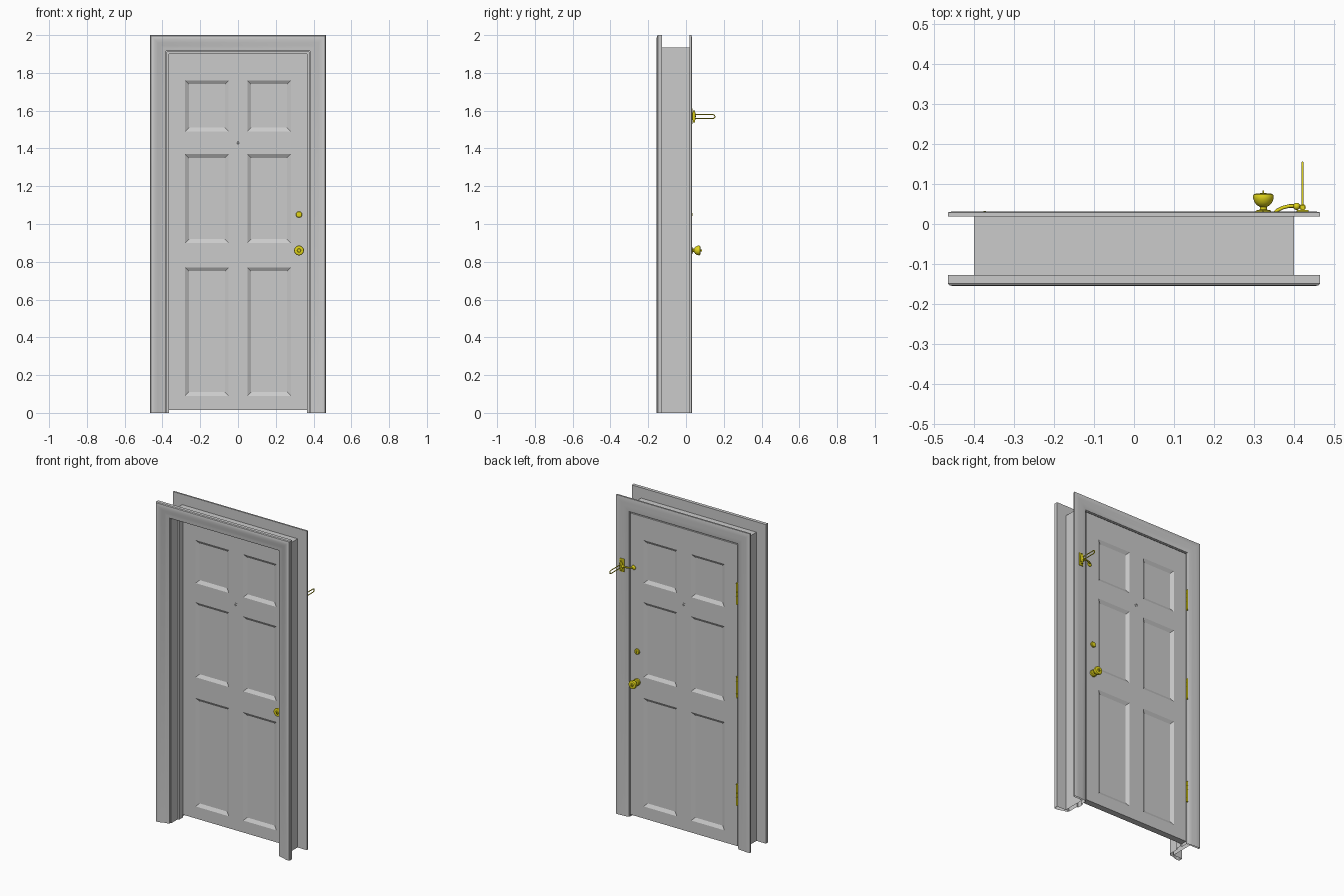
import bpy, bmesh, math
from mathutils import Vector, Matrix

if "Cube" in bpy.data.objects:
    bpy.data.objects.remove(bpy.data.objects["Cube"])

brass = bpy.data.materials.new("brass")
brass.diffuse_color = (0.75, 0.66, 0.01, 1)
brass.use_nodes = True
brass.node_tree.nodes["Principled BSDF"].inputs["Base Color"].default_value = brass.diffuse_color


def finish(name, bm, mat=None, smooth=True):
    bmesh.ops.recalc_face_normals(bm, faces=bm.faces[:])
    me = bpy.data.meshes.new(name)
    bm.to_mesh(me)
    bm.free()
    ob = bpy.data.objects.new(name, me)
    bpy.context.collection.objects.link(ob)
    if mat:
        me.materials.append(mat)
    if smooth:
        bpy.ops.object.select_all(action='DESELECT')
        ob.select_set(True)
        bpy.context.view_layer.objects.active = ob
        bpy.ops.object.shade_smooth_by_angle(angle=math.radians(35))
    return ob


def add_box(bm, c, s):
    bmesh.ops.create_cube(bm, size=1, matrix=Matrix.Translation(c) @ Matrix.Diagonal((*s, 1)))


def box(name, c, s, mat=None, bevel=0):
    bm = bmesh.new()
    add_box(bm, c, s)
    if bevel:
        bmesh.ops.bevel(bm, geom=bm.edges[:], offset=bevel, segments=2, affect='EDGES', profile=0.5)
    return finish(name, bm, mat)


def lathe_y(name, x, z, prof, side=1, mat=brass, n=24):
    """Turn (radius, y) points about an axis along y; side=-1 mirrors to the front."""
    bm = bmesh.new()
    rings = [[bm.verts.new((x + r * math.cos(2 * math.pi * k / n), side * y,
                            z + r * math.sin(2 * math.pi * k / n))) for k in range(n)]
             for r, y in prof]
    for a, b in zip(rings, rings[1:]):
        for k in range(n):
            bm.faces.new((a[k], a[(k + 1) % n], b[(k + 1) % n], b[k]))
    bm.faces.new(rings[0])
    bm.faces.new(rings[-1])
    return finish(name, bm, mat)


def add_cyl_z(bm, c, r, h, n=16):
    bmesh.ops.create_cone(bm, cap_ends=True, segments=n, radius1=r, radius2=r, depth=h,
                          matrix=Matrix.Translation(c))


def rod(name, pts, r):
    cu = bpy.data.curves.new(name, 'CURVE')
    cu.dimensions = '3D'
    cu.bevel_depth = r
    cu.bevel_resolution = 3
    cu.use_fill_caps = True
    sp = cu.splines.new('POLY')
    sp.points.add(len(pts) - 1)
    for p, q in zip(sp.points, pts):
        p.co = (*q, 1)
    ob = bpy.data.objects.new(name, cu)
    bpy.context.collection.objects.link(ob)
    cu.materials.append(brass)


# Frame: one profile (outward offset, y) of casings, jamb and stop, swept around the opening
profile = [(0.090, -0.127), (0.090, -0.148), (0.086, -0.153), (0.078, -0.155), (0.066, -0.154),
           (0.050, -0.149), (0.034, -0.143), (0.020, -0.140), (0.010, -0.139), (0.005, -0.136),
           (0.005, -0.127), (0.000, -0.127), (0.000, -0.060), (-0.010, -0.060), (-0.010, -0.022),
           (0.000, -0.022), (0.000, 0.019), (0.005, 0.019), (0.005, 0.023), (0.010, 0.026),
           (0.035, 0.028), (0.060, 0.030), (0.080, 0.031), (0.090, 0.029), (0.090, 0.019),
           (0.025, 0.019), (0.025, -0.127)]
bm = bmesh.new()
strips = []
for u, y in profile:
    x, z = 0.375 + u, 1.91 + u
    strips.append([bm.verts.new(p) for p in ((-x, y, 0), (-x, y, z), (x, y, z), (x, y, 0))])
for a, b in zip(strips, strips[1:] + strips[:1]):
    for k in range(3):
        bm.faces.new((a[k], a[k + 1], b[k + 1], b[k]))
finish("door_frame", bm)

# Door leaf: grid slab with six sunken panels on each face
xs = [-0.37, -0.28, -0.05, 0.05, 0.28, 0.37]
zs = [0.015, 0.09, 0.77, 0.90, 1.37, 1.49, 1.76, 1.905]
bm = bmesh.new()
grid = [[bm.verts.new((x, -0.02, z)) for z in zs] for x in xs]
for i in range(5):
    for j in range(7):
        bm.faces.new((grid[i][j], grid[i + 1][j], grid[i + 1][j + 1], grid[i][j + 1]))
ext = bmesh.ops.extrude_face_region(bm, geom=bm.faces[:], use_keep_orig=True)["geom"]
bmesh.ops.translate(bm, verts=[g for g in ext if isinstance(g, bmesh.types.BMVert)], vec=(0, 0.04, 0))
bmesh.ops.recalc_face_normals(bm, faces=bm.faces[:])
centres = [Vector(((xs[i] + xs[i + 1]) / 2, y, (zs[j] + zs[j + 1]) / 2))
           for i in (1, 3) for j in (1, 3, 5) for y in (-0.02, 0.02)]
panels = [f for f in bm.faces if any((f.calc_center_median() - c).length < 1e-4 for c in centres)]
bmesh.ops.inset_individual(bm, faces=panels, thickness=0.028, depth=-0.012)
finish("door_leaf", bm, smooth=False)

# Knobs, locks and peephole on both faces
knob = [(0.021, 0.019), (0.021, 0.030), (0.018, 0.034), (0.009, 0.036), (0.009, 0.043),
        (0.016, 0.047), (0.022, 0.054), (0.025, 0.062), (0.026, 0.069), (0.024, 0.074),
        (0.019, 0.076), (0.010, 0.075), (0.008, 0.077)]
for side, label in ((-1, "front"), (1, "back")):
    lathe_y("knob_" + label, 0.323, 0.86, knob, side)
    box("knob_key_" + label, (0.323, side * 0.079, 0.86), (0.004, 0.009, 0.012), brass)
    lathe_y("deadbolt_" + label, 0.323, 1.05,
            [(0.017, 0.019), (0.017, 0.026), (0.014, 0.030), (0.007, 0.031)], side)
    box("deadbolt_turn_" + label, (0.323, side * 0.032, 1.05), (0.004, 0.006, 0.014), brass)
    lathe_y("peephole_" + label, 0, 1.43,
            [(0.009, 0.019), (0.009, 0.022), (0.006, 0.024), (0.004, 0.022)], side, None)

# Hinges: knuckle barrel and two thin leaves
for k, z in enumerate((0.34, 1.015, 1.60)):
    bm = bmesh.new()
    for j in range(5):
        add_cyl_z(bm, (-0.3725, 0.027, z + (j - 2) * 0.026), 0.006, 0.025)
    add_cyl_z(bm, (-0.3725, 0.027, z), 0.004, 0.136)
    for dx in (-0.0018, 0.0018):
        add_box(bm, (-0.3725 + dx, 0.005, z), (0.0012, 0.034, 0.13))
    finish("hinge_%d" % (k + 1), bm, brass)

# Swing bar guard: casing plate with pivot, loop bar, and door catch arm
box("guard_plate", (0.421, 0.032, 1.57), (0.030, 0.006, 0.082), brass, 0.002)
bm = bmesh.new()
for z, r, h in ((1.57, 0.008, 0.040), (1.595, 0.006, 0.014), (1.545, 0.006, 0.014)):
    add_cyl_z(bm, (0.421, 0.042, z), r, h)
finish("guard_pivot", bm, brass)
arc = [(0.421, 0.143 + 0.010 * math.cos(a), 1.569 + 0.010 * math.sin(a))
       for a in [math.pi * (k / 8 - 0.5) for k in range(9)]]
rod("guard_bar", [(0.421, 0.042, 1.559)] + arc + [(0.421, 0.042, 1.579)], 0.0028)
lathe_y("catch_base", 0.348, 1.57, [(0.014, 0.019), (0.014, 0.023), (0.010, 0.027), (0.006, 0.029)])
rod("catch_arm", [(0.348, 0.024, 1.57), (0.358, 0.034, 1.57), (0.372, 0.041, 1.57),
                  (0.388, 0.045, 1.57), (0.405, 0.045, 1.57)], 0.0045)
bm = bmesh.new()
bmesh.ops.create_uvsphere(bm, u_segments=16, v_segments=10, radius=0.009,
                          matrix=Matrix.Translation((0.406, 0.044, 1.57)))
finish("catch_ball", bm, brass)
